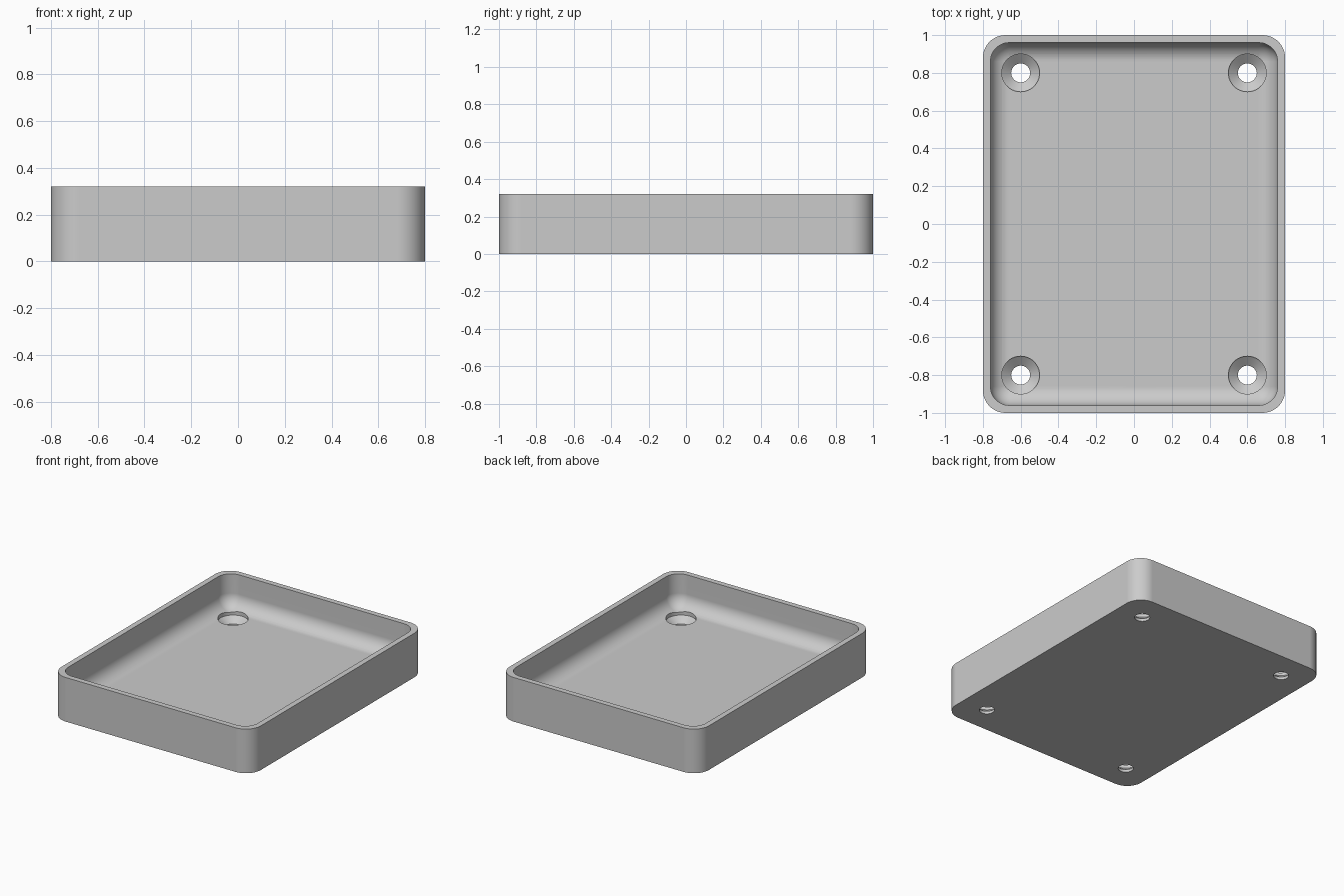
import bpy, bmesh, math
from mathutils import Matrix

cube = bpy.data.objects.get("Cube")
if cube:
    bpy.data.objects.remove(cube, do_unlink=True)

HALF_X, HALF_Y, HEIGHT = 0.8, 1.0, 0.32
WALL, FLOOR = 0.04, 0.08
OUTER_R, INNER_R = 0.12, 0.10
CORNER_STEPS, FILLET_STEPS = 12, 12

grey = bpy.data.materials.new("plain grey")
grey.use_nodes = True
grey.diffuse_color = (0.6, 0.6, 0.6, 1)
grey.node_tree.nodes["Principled BSDF"].inputs["Base Color"].default_value = (0.6, 0.6, 0.6, 1)


def make_object(name, bm):
    bmesh.ops.recalc_face_normals(bm, faces=bm.faces)
    mesh = bpy.data.meshes.new(name)
    bm.to_mesh(mesh)
    bm.free()
    mesh.materials.append(grey)
    obj = bpy.data.objects.new(name, mesh)
    bpy.context.collection.objects.link(obj)
    return obj


def rounded_loop(bm, inset, radius, z):
    """Ring of vertices round a rectangle with rounded corners."""
    ring = []
    cx, cy = HALF_X - inset - radius, HALF_Y - inset - radius
    for q, (sx, sy) in enumerate([(1, 1), (-1, 1), (-1, -1), (1, -1)]):
        for i in range(CORNER_STEPS + 1):
            a = math.pi / 2 * (q + i / CORNER_STEPS)
            ring.append(bm.verts.new((sx * cx + radius * math.cos(a),
                                      sy * cy + radius * math.sin(a), z)))
    return ring


def bridge(bm, a, b):
    for i in range(len(a)):
        j = (i + 1) % len(a)
        bm.faces.new((a[i], a[j], b[j], b[i]))


# Tray shell: outer wall, rim, inner wall, rounded inside edge and floor
bm = bmesh.new()
rings = [rounded_loop(bm, 0, OUTER_R, 0),
         rounded_loop(bm, 0, OUTER_R, HEIGHT),
         rounded_loop(bm, WALL, INNER_R, HEIGHT)]
for i in range(FILLET_STEPS + 1):
    a = math.pi / 2 * i / FILLET_STEPS
    step_in = INNER_R * (1 - math.cos(a))
    rings.append(rounded_loop(bm, WALL + step_in, INNER_R - step_in,
                              FLOOR + INNER_R * (1 - math.sin(a))))
for lower, upper in zip(rings, rings[1:]):
    bridge(bm, lower, upper)
bm.faces.new(rings[0])
bm.faces.new(rings[-1])
bmesh.ops.remove_doubles(bm, verts=bm.verts, dist=1e-5)
tray = make_object("tray", bm)

# Countersunk screw hole cutters, one per corner
bm = bmesh.new()
profile = [(0.05, -0.1), (0.05, 0.02), (0.1, 0.06), (0.1, 0.25)]
for x in (-0.6, 0.6):
    for y in (-0.8, 0.8):
        circles = []
        for r, z in profile:
            circle = bmesh.ops.create_circle(bm, segments=48, radius=r,
                                             matrix=Matrix.Translation((x, y, z)))
            circles.append(circle["verts"])
        for a, b in zip(circles, circles[1:]):
            bridge(bm, a, b)
        bm.faces.new(circles[0])
        bm.faces.new(circles[-1])
cutter = make_object("screw_hole_cutter", bm)
cutter.hide_render = True

# Cut the holes
cut = tray.modifiers.new("screw holes", 'BOOLEAN')
cut.operation = 'DIFFERENCE'
cut.solver = 'EXACT'
cut.object = cutter
bpy.ops.object.select_all(action='DESELECT')
bpy.context.view_layer.objects.active = tray
tray.select_set(True)
bpy.ops.object.modifier_apply(modifier=cut.name)
bpy.data.objects.remove(cutter, do_unlink=True)

# Smooth rounded surfaces, crisp edges
bpy.ops.object.shade_smooth_by_angle(angle=math.radians(30))
weighted = tray.modifiers.new("even shading", 'WEIGHTED_NORMAL')
weighted.keep_sharp = True
